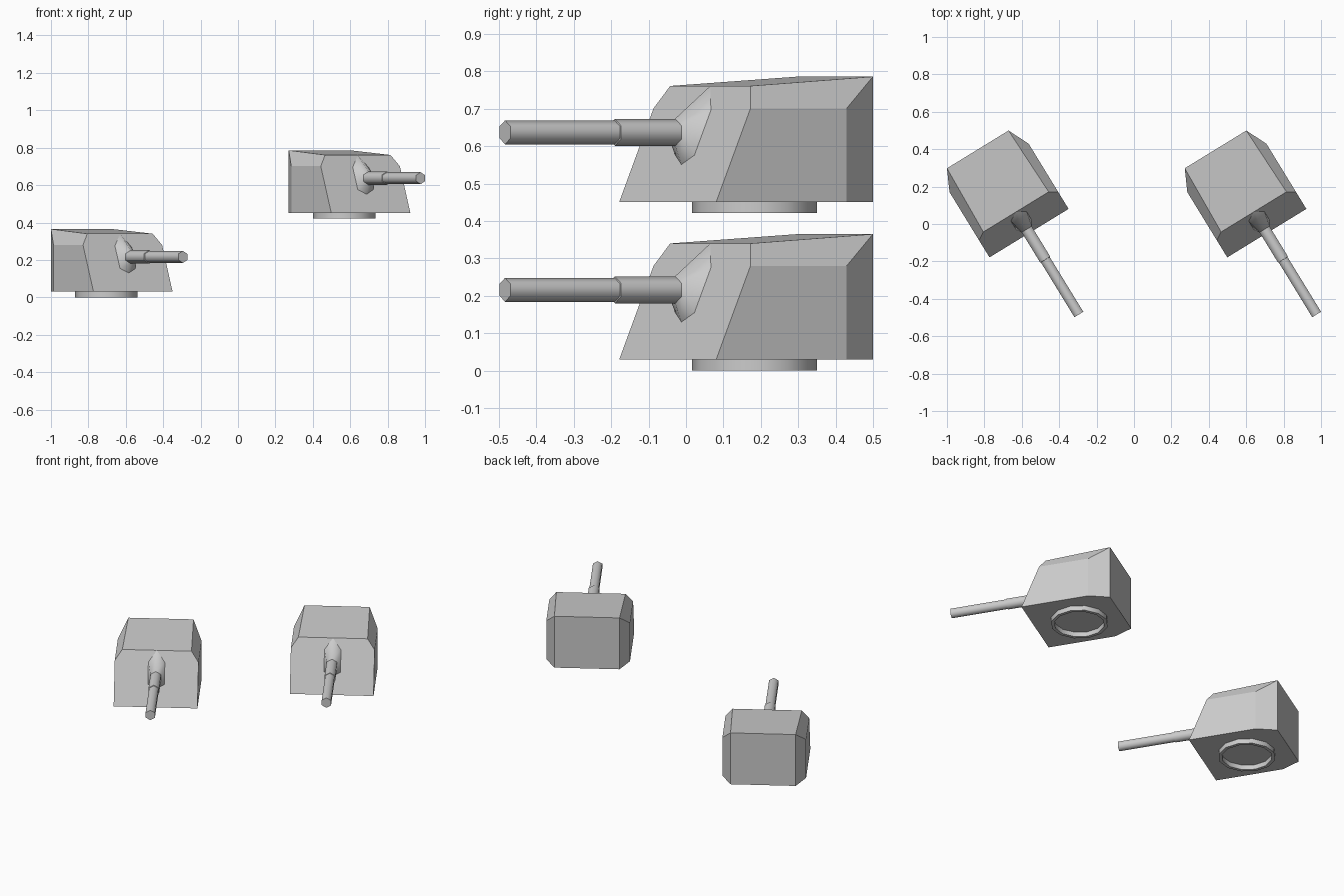
import bpy, bmesh
from math import radians, sin, cos, pi
from mathutils import Matrix

if "Cube" in bpy.data.objects:
    bpy.data.objects.remove(bpy.data.objects["Cube"])

TURN = radians(31.5)
# Local frame of a turret: origin under the ring centre, gun points to -y
PLACES = [("lower", (-0.7033, 0.183, 0.0)), ("upper", (0.568, 0.183, 0.421))]


def face_y(z):
    """Position of the sloped front plate at height z."""
    return -(0.272 - 0.43 * (z - 0.03))


def finish(name, bm, place, smooth=None):
    bmesh.ops.recalc_face_normals(bm, faces=bm.faces)
    mesh = bpy.data.meshes.new(name)
    bm.to_mesh(mesh)
    bm.free()
    ob = bpy.data.objects.new(name, mesh)
    bpy.context.collection.objects.link(ob)
    ob.matrix_world = Matrix.Translation(place) @ Matrix.Rotation(TURN, 4, 'Z')
    if smooth:
        bpy.ops.object.select_all(action='DESELECT')
        ob.select_set(True)
        bpy.context.view_layer.objects.active = ob
        bpy.ops.object.shade_smooth_by_angle(angle=radians(smooth))
    return ob


def loft(rings, caps=True, closed=False):
    """Skin a list of equal-length point rings."""
    bm = bmesh.new()
    vs = [[bm.verts.new(p) for p in ring] for ring in rings]
    n = len(rings[0])
    pairs = list(zip(vs, vs[1:])) + ([(vs[-1], vs[0])] if closed else [])
    for a, b in pairs:
        for i in range(n):
            j = (i + 1) % n
            bm.faces.new((a[i], a[j], b[j], b[i]))
    if caps and not closed:
        bm.faces.new(vs[0])
        bm.faces.new(vs[-1])
    return bm


def hexagon(r, y, z=0.216):
    """Upright hexagon with a corner on top, clockwise from the top."""
    return [(r * sin(i * pi / 3), y, z + r * cos(i * pi / 3)) for i in range(6)]


def circle(r, z, n=12):
    return [(r * cos(2 * pi * i / n), r * sin(2 * pi * i / n), z) for i in range(n)]


for tag, place in PLACES:
    # Armoured body: convex faceted shell from mirrored corner points
    half = [(0.248, face_y(0.03), 0.03), (0.248, face_y(0.28), 0.28),
            (0.205, face_y(0.34), 0.34), (0.193, 0.253, 0.365),
            (0.193, 0.253, 0.03), (0.248, 0.137, 0.28), (0.248, 0.137, 0.03)]
    bm = bmesh.new()
    for x, y, z in half:
        for s in (-1, 1):
            bm.verts.new((s * x, y, z))
    bmesh.ops.convex_hull(bm, input=bm.verts[:])
    bmesh.ops.dissolve_limit(bm, angle_limit=radians(4), verts=bm.verts[:],
                             edges=bm.edges[:])
    finish(tag + "_turret_body", bm, place)

    # Open turret ring underneath
    bm = loft([circle(0.167, 0.0), circle(0.167, 0.031),
               circle(0.147, 0.031), circle(0.147, 0.0)], closed=True)
    finish(tag + "_turret_ring", bm, place, 35)

    # Stepped six-sided barrel
    bm = loft([hexagon(0.036, -0.18), hexagon(0.036, -0.4375),
               hexagon(0.032, -0.4385), hexagon(0.032, -0.782)])
    finish(tag + "_gun_barrel", bm, place, 65)

    # Mantlet flaring from the barrel onto the sloped front plate
    outline = [(0, 0.34), (0.049, 0.275), (0.049, 0.155),
               (0, 0.13), (-0.049, 0.155), (-0.049, 0.275)]
    bm = loft([hexagon(0.037, -0.248),
               [(x, face_y(z), z) for x, z in outline]])
    finish(tag + "_gun_mantlet", bm, place, 65)
